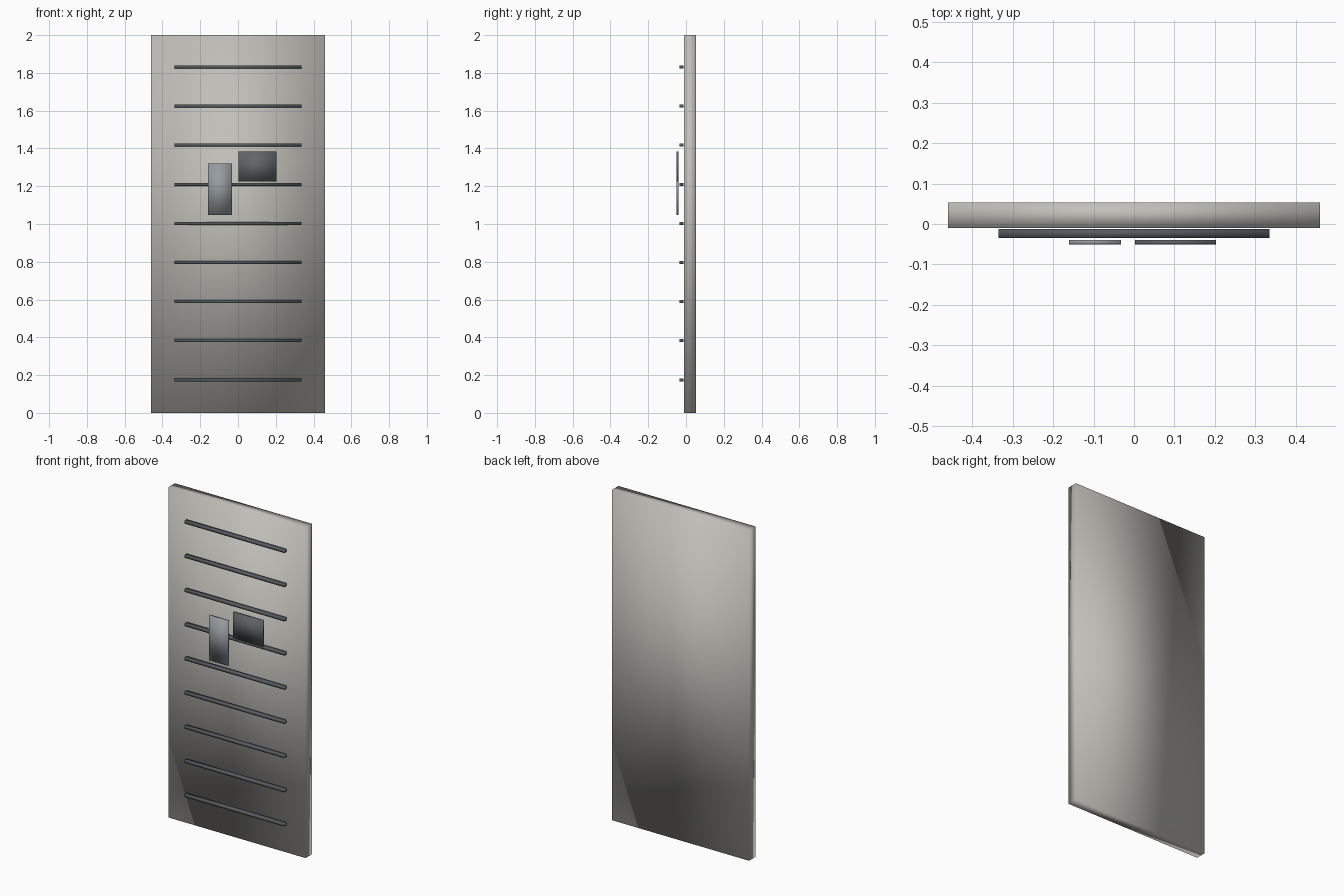
import bpy
import bmesh
from mathutils import Vector

old = bpy.data.objects.get("Cube")
if old:
    bpy.data.objects.remove(old, do_unlink=True)


def material(name, rgb):
    mat = bpy.data.materials.new(name)
    mat.use_nodes = True
    colour = (*rgb, 1.0)
    mat.diffuse_color = colour
    mat.node_tree.nodes["Principled BSDF"].inputs["Base Color"].default_value = colour
    return mat


def box(name, low, high, mat):
    """Smooth-shaded box between two corners."""
    low, high = Vector(low), Vector(high)
    bm = bmesh.new()
    bmesh.ops.create_cube(bm, size=1)
    bmesh.ops.scale(bm, vec=high - low, verts=bm.verts)
    for face in bm.faces:
        face.smooth = True
    mesh = bpy.data.meshes.new(name)
    bm.to_mesh(mesh)
    bm.free()
    mesh.materials.append(mat)
    obj = bpy.data.objects.new(name, mesh)
    obj.location = (low + high) / 2
    bpy.context.collection.objects.link(obj)
    return obj


warm_grey = material("warm grey", (0.53, 0.52, 0.48))
dark_slate = material("dark slate", (0.09, 0.105, 0.12))
mid_grey = material("mid grey", (0.30, 0.33, 0.35))
charcoal = material("charcoal", (0.12, 0.13, 0.14))

# Main slab
box("panel", (-0.46, -0.01, 0), (0.46, 0.053, 2), warm_grey)

# Evenly spaced horizontal bars on the front
for i in range(9):
    z = 0.175 + i * 0.207
    box(f"bar_{i + 1}", (-0.335, -0.035, z - 0.008), (0.335, -0.012, z + 0.008), dark_slate)

# Thin plates floating in front of the bars
box("tall_plate", (-0.16, -0.051, 1.048), (-0.032, -0.039, 1.32), mid_grey)
box("wide_plate", (0.003, -0.051, 1.226), (0.203, -0.039, 1.383), charcoal)
